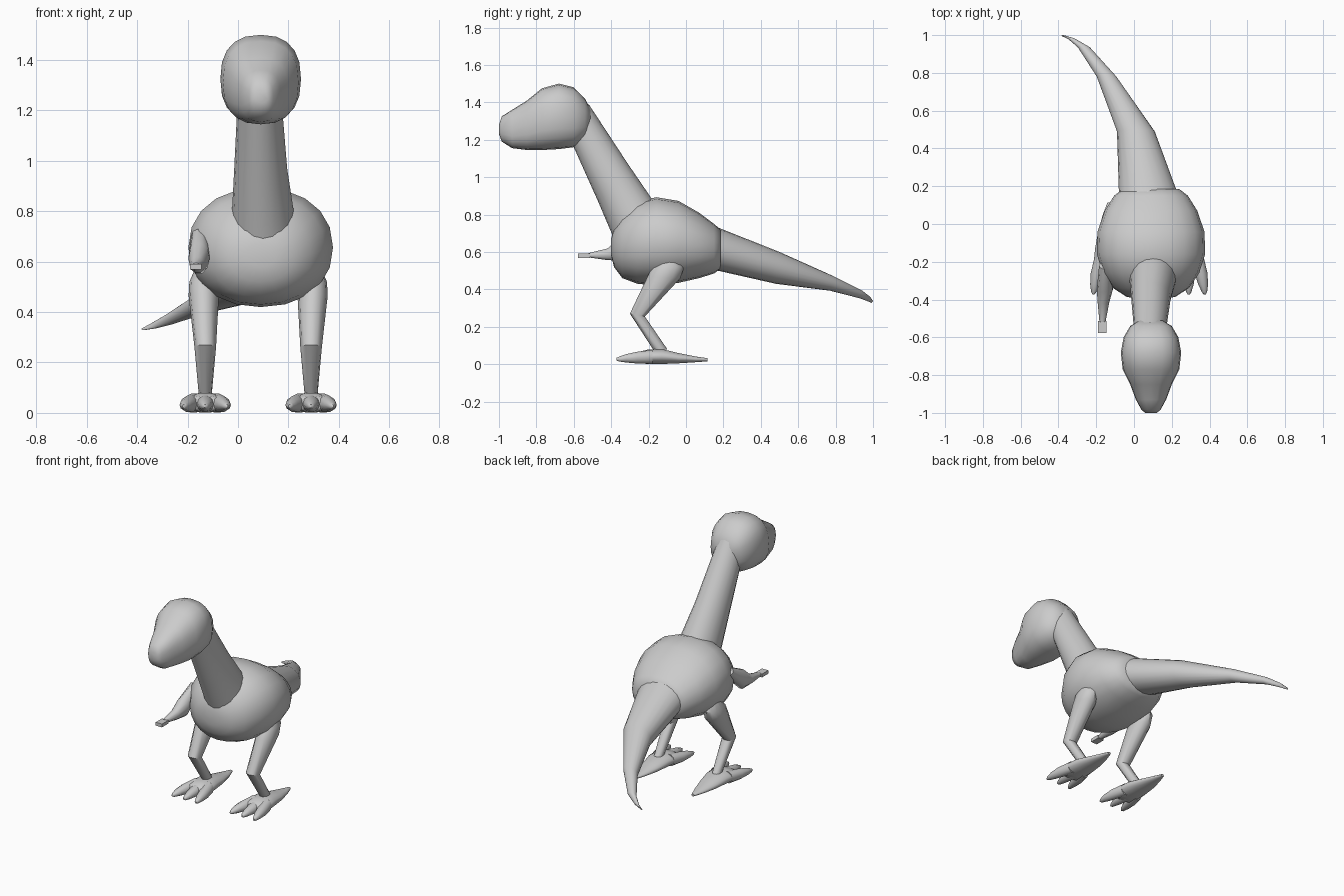
import bpy, bmesh, math

if "Cube" in bpy.data.objects:
    bpy.data.objects.remove(bpy.data.objects["Cube"])

grey = bpy.data.materials.new("plain grey")
grey.diffuse_color = (0.6, 0.6, 0.6, 1)
grey.use_nodes = True
grey.node_tree.nodes["Principled BSDF"].inputs["Base Color"].default_value = grey.diffuse_color


def finish(bm, name, angle=40):
    bmesh.ops.recalc_face_normals(bm, faces=bm.faces[:])
    me = bpy.data.meshes.new(name)
    bm.to_mesh(me)
    bm.free()
    me.materials.append(grey)
    ob = bpy.data.objects.new(name, me)
    bpy.context.collection.objects.link(ob)
    bpy.context.view_layer.objects.active = ob
    ob.select_set(True)
    bpy.ops.object.shade_smooth_by_angle(angle=math.radians(angle))
    ob.select_set(False)
    return ob


def loft(name, rings, sides=20, power=1.0, caps=(True, True), angle=60):
    """Each ring: centre x, half width, and two opposite points (y, z)."""
    bm = bmesh.new()
    loops = []
    for xc, rx, (y1, z1), (y2, z2) in rings:
        loop = []
        for i in range(sides):
            a = 2 * math.pi * i / sides
            c, s = math.cos(a), math.sin(a)
            c = math.copysign(abs(c) ** power, c)
            s = math.copysign(abs(s) ** power, s)
            t = (s + 1) / 2
            loop.append(bm.verts.new((xc + rx * c, y1 + (y2 - y1) * t, z1 + (z2 - z1) * t)))
        loops.append(loop)
    for a, b in zip(loops, loops[1:]):
        for i in range(sides):
            j = (i + 1) % sides
            bm.faces.new((a[i], a[j], b[j], b[i]))
    if caps[0]:
        bm.faces.new(loops[0])
    if caps[1]:
        bm.faces.new(loops[-1])
    return finish(bm, name, angle)


def upright(xc, rows):
    """Rings standing upright along y: (y, low z, high z, half width)."""
    return [(xc, r, (y, lo), (y, hi)) for y, lo, hi, r in rows]


# body
loft("body", upright(0.09, [
    (-0.40, .58, .67, .06), (-0.385, .52, .73, .13), (-0.34, .46, .80, .20),
    (-0.26, .43, .865, .255), (-0.16, .42, .893, .287), (-0.04, .435, .873, .283),
    (0.07, .46, .81, .245), (0.15, .485, .75, .195), (0.185, .51, .72, .15)]),
    power=0.92, angle=70)

# head
loft("head", upright(0.09, [
    (-1.0, 1.23, 1.28, .03), (-.985, 1.19, 1.325, .05), (-.93, 1.155, 1.36, .08),
    (-.85, 1.145, 1.41, .11), (-.77, 1.145, 1.475, .15), (-.68, 1.15, 1.5, .16),
    (-.6, 1.16, 1.48, .145), (-.54, 1.2, 1.42, .11), (-.51, 1.27, 1.36, .06)]),
    power=0.82, angle=70)

# neck, open at both ends
loft("neck", [
    (0.10, .125, (-.385, .67), (-.18, .88)),
    (0.09, .105, (-.47, .87), (-.31, 1.07)),
    (0.085, .085, (-.60, 1.16), (-.52, 1.39))], caps=(False, False))

# tail, open at the body and curling sideways at the tip
loft("tail", [
    (0.075, .155, (.17, .50), (.16, .735)),
    (0.01, .10, (.48, .43), (.50, .60)),
    (-.145, .052, (.77, .393), (.79, .47)),
    (-.265, .032, (.93, .352), (.94, .395)),
    (-.33, .018, (.975, .335), (.985, .36)),
    (-.375, .008, (.993, .328), (1.0, .337))], caps=(False, True))

# arm on one side
loft("arm", [
    (-.15, .035, (-.20, .69), (-.24, .73)),
    (-.155, .042, (-.34, .55), (-.36, .675)),
    (-.162, .030, (-.42, .555), (-.42, .62)),
    (-.167, .016, (-.52, .57), (-.52, .595))], sides=10)

# hand block
bm = bmesh.new()
bmesh.ops.create_cube(bm, size=1)
for v in bm.verts:
    v.co = (-.168 + v.co.x * .045, -.545 + v.co.y * .065, .58 + v.co.z * .022)
finish(bm, "hand", 30)

# legs and feet
for side, x in (("left", -0.13), ("right", 0.29)):
    out = 1 if x > 0 else -1
    loft(side + "_leg", [
        (x + out * .01, .025, (-.11, .58), (-.05, .59)),
        (x + out * .008, .055, (-.18, .52), (-.01, .52)),
        (x + out * .006, .06, (-.205, .47), (-.03, .46)),
        (x, .043, (-.30, .27), (-.22, .255)),
        (x, .026, (-.17, .07), (-.10, .08))], sides=12, caps=(False, True), angle=35)
    loft(side + "_foot", upright(x, [
        (.115, .015, .032, .01), (.05, .01, .042, .035), (-.04, .004, .06, .06),
        (-.13, 0, .082, .076), (-.2, 0, .08, .083), (-.25, .004, .068, .08),
        (-.265, .015, .05, .07)]), sides=14)
    # three toes fanning forward
    for k in (-1, 0, 1):
        rows = [(-.18, .0, .078, .035, .045), (-.26, .002, .068, .034, .065),
                (-.32, .008, .055, .026, .076), (-.36, .014, .04, .014, .083),
                (-.372, .02, .034, .006, .084)]
        loft(f"{side}_toe_{k + 2}",
             [(x + k * dx, r, (y, lo), (y, hi)) for y, lo, hi, r, dx in rows], sides=10)
